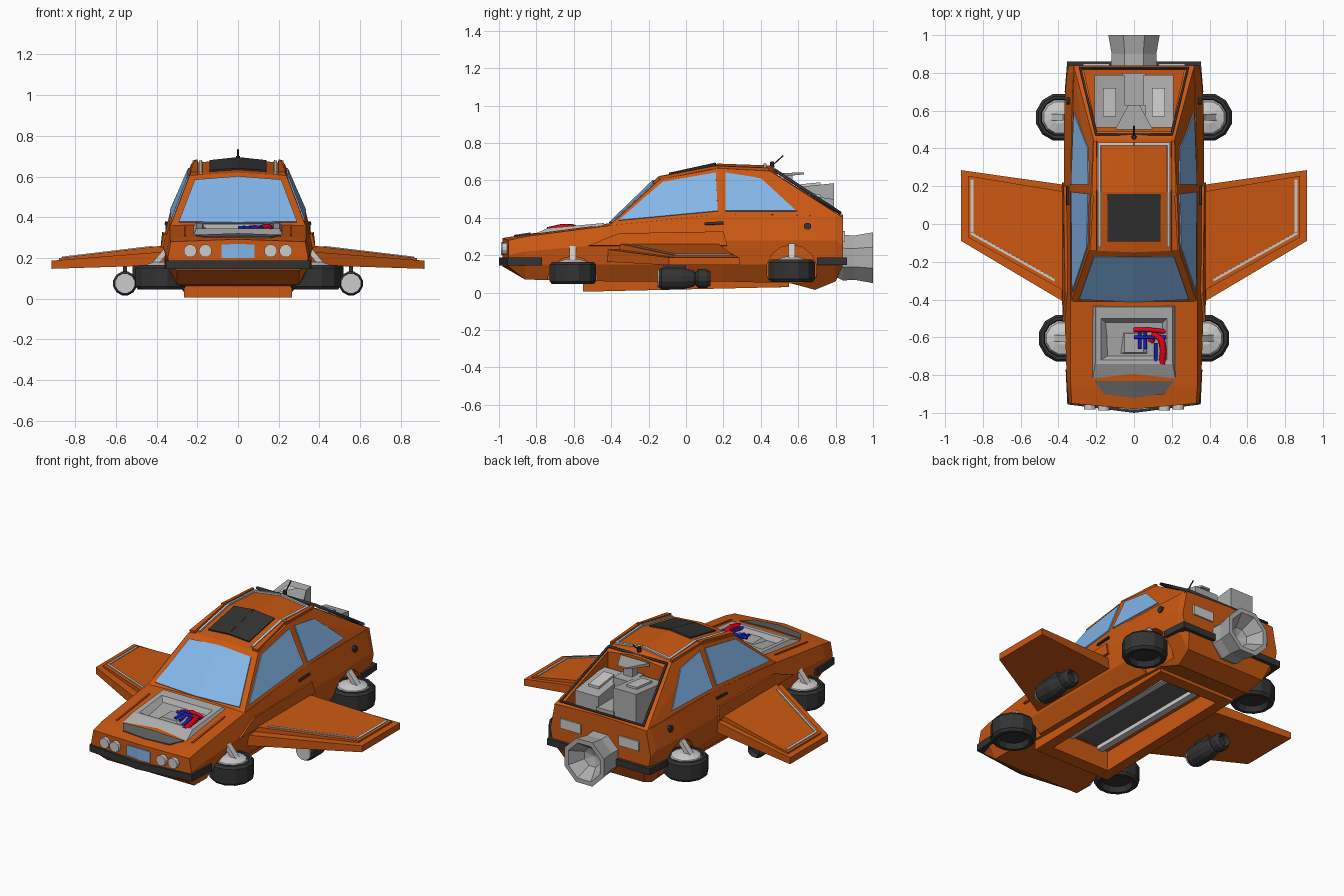
import bpy, bmesh, math
from mathutils import Vector
from mathutils.bvhtree import BVHTree

if "Cube" in bpy.data.objects:
    bpy.data.objects.remove(bpy.data.objects["Cube"])

def material(name, r, g, b):
    m = bpy.data.materials.new(name)
    m.diffuse_color = (r, g, b, 1)
    m.use_nodes = True
    m.node_tree.nodes["Principled BSDF"].inputs["Base Color"].default_value = m.diffuse_color
    return m

ORANGE = material("orange_paint", 0.60, 0.098, 0.006)
DARK = material("dark_rubber", 0.033, 0.033, 0.033)
SHADE = material("shaded_grey", 0.12, 0.12, 0.12)
STEEL = material("steel_grey", 0.42, 0.42, 0.42)
GLASS = material("blue_glass", 0.23, 0.47, 0.82)
RED = material("red_pipe", 0.8, 0.0, 0.01)
BLUE = material("blue_pipe", 0.01, 0.015, 0.6)

def finish(name, bm, mat=None, mirror=False):
    bmesh.ops.remove_doubles(bm, verts=bm.verts, dist=1e-5)
    bmesh.ops.recalc_face_normals(bm, faces=bm.faces)
    me = bpy.data.meshes.new(name)
    bm.to_mesh(me)
    bm.free()
    ob = bpy.data.objects.new(name, me)
    bpy.context.collection.objects.link(ob)
    if mat:
        me.materials.append(mat)
    if mirror:
        ob.modifiers.new("mirror", 'MIRROR')
    return ob

def loft(name, rings, mat=None, mirror=False, split=False):
    bm = bmesh.new()
    vs = [[bm.verts.new(p) for p in r] for r in rings]
    n = len(vs[0])
    for a, b in zip(vs, vs[1:]):
        for i in range(n):
            j = (i + 1) % n
            bm.faces.new((a[i], a[j], b[j], b[i]))
    for end in (vs[0], vs[-1]):
        if split:  # two halves, so a pointed nose folds on the centre line
            h = n // 2
            bm.faces.new(end[:h + 1])
            bm.faces.new(end[h:] + end[:1])
        else:
            bm.faces.new(end)
    return finish(name, bm, mat, mirror)

def box(name, x, y, z, mat=None, mirror=False, z_back=None):
    rings = [[(x[0], yy, zz[0]), (x[1], yy, zz[0]), (x[1], yy, zz[1]), (x[0], yy, zz[1])]
             for yy, zz in ((y[0], z), (y[1], z_back or z))]
    return loft(name, rings, mat, mirror)

def lathe(name, profile, sides, centre, axis, mat=None, mirror=False):
    rings = []
    for r, t in profile:
        ring = []
        for k in range(sides):
            a = 2 * math.pi * (k + 0.5) / sides
            c, s = max(r, 1e-7) * math.cos(a), max(r, 1e-7) * math.sin(a)
            p = {'x': (t, c, s), 'y': (c, t, s), 'z': (c, s, t)}[axis]
            ring.append(Vector(centre) + Vector(p))
        rings.append(ring)
    return loft(name, rings, mat, mirror)

def tube(name, pts, radius, mat=None, cyclic=False):
    cu = bpy.data.curves.new(name, 'CURVE')
    cu.dimensions = '3D'
    cu.bevel_depth, cu.bevel_resolution, cu.use_fill_caps = radius, 1, True
    sp = cu.splines.new('POLY')
    sp.points.add(len(pts) - 1)
    for p, q in zip(sp.points, pts):
        p.co = (*q, 1)
    sp.use_cyclic_u = cyclic
    ob = bpy.data.objects.new(name, cu)
    bpy.context.collection.objects.link(ob)
    if mat:
        cu.materials.append(mat)
    return ob

def panel(name, target, axis, pts, thick, mat=None):
    """Thin mirrored plate projected on to the target surface."""
    tree = BVHTree.FromPolygons([v.co for v in target.data.vertices],
                                [p.vertices for p in target.data.polygons])
    hits = []
    for u, v in pts:
        o, d = {'x': ((2, u, v), (-1, 0, 0)), 'f': ((u, -2, v), (0, 1, 0)),
                'b': ((u, 2, v), (0, -1, 0)), 'z': ((u, v, 2), (0, 0, -1))}[axis]
        hit = tree.ray_cast(Vector(o), Vector(d))[0]
        hits.append(hit if hit else tree.find_nearest(Vector(o) + Vector(d) * 1.7)[0])
    nrm = (hits[2] - hits[0]).cross(hits[3] - hits[1]).normalized()
    if nrm.dot(Vector(d)) > 0:
        nrm = -nrm
    return loft(name, [[h - nrm * 0.01 for h in hits], [h + nrm * thick for h in hits]], mat, True)

# Lower body: y, bottom width, bottom z, low z, middle width, middle z, top width, top z
sections = [(-0.95, .30, .14, .16, .345, .20, .33, .28), (-0.86, .30, .07, .15, .355, .22, .335, .30),
            (-0.40, .30, .06, .15, .37, .26, .335, .36), (0.20, .30, .06, .15, .37, .28, .335, .42),
            (0.56, .28, .05, .15, .37, .28, .33, .415), (0.69, .25, .015, .15, .365, .28, .325, .41),
            (0.80, .27, .06, .15, .355, .28, .32, .41), (0.84, .30, .15, .17, .345, .25, .315, .405)]
rings = []
for k, (y, wb, zb, zl, wm, zm, wt, zt) in enumerate(sections):
    half = [(wb, y, zb), (wm - .015, y, zl), (wm, y, zm), (wt, y, zt)]
    yc = y - (0.03 if k == 0 else 0)
    rings.append([(0, yc, zb)] + half + [(0, yc, zt + .012)] + [(-a, b, c) for a, b, c in half[::-1]])
body = loft("lower_body", rings, ORANGE, split=True)

# Cabin
bm = bmesh.new()
for x, y, z in [(.335, -.42, .35), (.335, .2, .42), (.32, .84, .40), (.238, -.14, .605), (.228, .17, .665),
                (.215, .45, .65), (0, -.43, .35), (0, -.15, .62), (0, .17, .69), (0, .45, .68)]:
    for s in ((1, -1) if x else (1,)):
        bm.verts.new((x * s, y, z))
bmesh.ops.convex_hull(bm, input=bm.verts)
cabin = finish("cabin", bm, ORANGE)

# Windows, roof plates and lights laid on the surfaces
panel("windshield", cabin, 'f', [(0, .37), (.29, .375), (.212, .58), (0, .597)], .007, GLASS)
panel("front_side_window", cabin, 'x', [(-.36, .385), (.17, .435), (.16, .64), (-.125, .59)], .007, GLASS)
panel("rear_side_window", cabin, 'x', [(.21, .435), (.59, .435), (.40, .61), (.21, .64)], .007, GLASS)
panel("sunroof", cabin, 'z', [(0, -.09), (.14, -.09), (.14, .16), (0, .16)], .008, DARK)
for y0, y1 in ((-.12, .17), (.17, .43)):
    panel("roof_rail", cabin, 'z', [(.175, y0), (.19, y0), (.19, y1), (.175, y1)], .01)
    panel("roof_gutter", cabin, 'z', [(.197, y0 - .02), (.232 if y0 < 0 else .222, y0 - .02),
                                     (.213, y1 + .01), (.197, y1 + .01)], .016, ORANGE)
panel("roof_crossbar", cabin, 'z', [(0, .415), (.19, .415), (.19, .43), (0, .43)], .01)
panel("grille", body, 'f', [(0, .2), (.08, .2), (.08, .265), (0, .27)], .006, GLASS)
panel("tail_light", body, 'b', [(.13, .27), (.27, .27), (.27, .33), (.13, .33)], .01)
panel("side_scoop", body, 'x', [(-.52, .25), (.22, .25), (.2, .325), (-.36, .315)], .014, ORANGE)
panel("door_handle", body, 'x', [(.1, .36), (.2, .365), (.2, .378), (.1, .373)], .012, DARK)
panel("hood_slit", body, 'z', [(.255, -.82), (.265, -.82), (.265, -.5), (.255, -.5)], .006, ORANGE)
panel("hood_vent", body, 'z', [(0, -.92), (.16, -.9), (.21, -.83), (0, -.83)], .006, SHADE)
for x in (.16, .235):
    lathe("headlight", [(.032, -.018), (.032, .03)], 12, (x, -.963 + (x - .235) * .1, .235), 'y', None, True)
lathe("fuel_cap", [(.02, -.02), (.02, .012)], 8, (.345, .65, .355), 'x', DARK, True)

# Openings: wheel arches, engine bay, keel channel and rear hatch
cutters = [lathe("arch_cutter", [(.135, -.12), (.135, .12)], 14, (.40, y, z), 'x', None, True)
           for y, z in ((-.605, .06), (.565, .12))]
cutters.append(box("hood_cutter", (-.19, .19), (-.79, -.47), (.25, .6)))
cutters.append(box("keel_cutter", (-.2, .2), (-.47, .48), (-.1, .13)))
hatch = [(-.195, .49), (.195, .49), (.265, .815), (-.265, .815)]
cutters.append(loft("hatch_cutter", [[(x, y, z) for x, y in hatch] for z in (.31, .9)]))
for c in cutters:
    c.hide_render = True
    c.hide_viewport = True
    for ob in (body, cabin):
        if ob is body or c is cutters[-1]:
            m = ob.modifiers.new("cut", 'BOOLEAN')
            m.operation, m.object, m.solver = 'DIFFERENCE', c, 'EXACT'

# Bumpers
def bumper(name, outer, inner, z):
    loft(name, [[(*o, z[0]), (*o, z[1]), (*i, z[1]), (*i, z[0])] for o, i in zip(outer, inner)], DARK)

def both(half):
    return half + [(-x, y) for x, y in half[::-1] if x]

bumper("front_bumper", both([(.362, -.77), (.353, -.955), (0, -1)]),
       both([(.33, -.77), (.32, -.92), (0, -.95)]), (.145, .187))
bumper("rear_bumper", both([(.367, .70), (.354, .86), (0, .86)]),
       both([(.33, .70), (.32, .82), (0, .82)]), (.148, .187))

# Engine tray in the hood, with pipes
def rect(x, y0, y1, z0, z1):
    return [(-x, y0, z0), (x, y0, z0), (x, y1, z1), (-x, y1, z1)]
loft("engine_tray", [rect(.225, -.85, -.43, .295, .35), rect(.205, -.74, -.44, .345, .372),
                     rect(.175, -.72, -.50, .343, .366), rect(.11, -.68, -.56, .29, .29)], STEEL)
loft("engine_block", [rect(.12, -.7, -.55, .27, .27), rect(.05, -.68, -.58, .335, .335)], STEEL)
tube("red_manifold", [(0, -.56, .335), (.08, -.56, .352), (.17, -.57, .338)], .012, RED)
tube("red_hose", [(.09, -.62, .32), (.11, -.585, .342), (.145, -.61, .35), (.155, -.67, .348), (.15, -.74, .332)],
     .019, RED)
for x, y0, y1 in ((.03, -.57, -.66), (.06, -.57, -.66), (.115, -.63, -.73)):
    tube("blue_pipe", [(x, y0, .35), (x, y1, .335)], .01, BLUE)
tube("blue_cross_pipe", [(.0, -.6, .35), (.17, -.6, .35)], .009, BLUE)

# Machinery in the rear hatch
box("left_reactor", (-.21, -.05), (.51, .79), (.34, .555), STEEL, z_back=(.34, .585))
box("left_reactor_slot", (-.165, -.095), (.57, .72), (.5, .575), z_back=(.5, .59))
box("right_reactor", (.05, .21), (.51, .79), (.34, .54), STEEL, z_back=(.34, .50))
box("right_reactor_slot", (.095, .165), (.57, .72), (.45, .545), z_back=(.45, .525))
box("middle_reactor", (-.06, .06), (.5, .63), (.34, .56), STEEL)
box("reactor_step", (-.06, .06), (.63, .8), (.34, .44), STEEL)
loft("reactor_fin", [[(-.1, .5, .62), (.1, .5, .62), (.1, .5, .64), (-.1, .5, .64)],
                     [(-.03, .63, .632), (.03, .63, .632), (.03, .63, .642), (-.03, .63, .642)]], STEEL)
box("fin_post", (-.03, .03), (.52, .57), (.5, .63), STEEL)
tube("hatch_seal", [(-.2, .475, .655), (.2, .475, .655), (.285, .825, .425), (-.285, .825, .425)], .009, DARK, True)
tube("antenna", [(0, .45, .67), (0, .52, .733)], .004, DARK)
lathe("antenna_base", [(.014, .67), (.01, .7)], 8, (0, .46, 0), 'z', DARK)

# Rear thruster
lathe("rear_thruster", [(.1, .78), (.132, .84), (.128, .9), (.147, 1.0), (.118, 1.0), (.06, .92), (0, .9)],
      8, (0, 0, .187), 'y', STEEL)

# Hover wheels and struts
for tag, x, y, z in (("front", .38, -.605, 0), ("rear", .395, .565, .012)):
    lathe(tag + "_tyre", [(0, .075), (.08, .075), (.095, .045), (.115, .045), (.128, .06), (.128, .15),
                          (.115, .165), (.1, .165), (.095, .14), (0, .14)], 12, (x, y, z), 'z', DARK, True)
    lathe(tag + "_hub", [(.097, .135), (.085, .165), (.035, .18), (0, .18)], 12, (x, y, z), 'z', None, True)
    loft(tag + "_strut", [[(x + .055, y - .018, z + .16), (x + .055, y + .018, z + .16),
                           (x + .02, y + .018, z + .16), (x + .02, y - .018, z + .16)],
                          [(x - .02, y - .018, z + .25), (x - .02, y + .018, z + .25),
                           (x - .055, y + .018, z + .25), (x - .055, y - .018, z + .25)]], None, True)

# Wings with raised deck, inlaid strips and slung engines
def wing(name, root, tip):
    return loft(name, [[(x, y0, zb), (x, y0, zt), (x, y1, zt), (x, y1, zb)]
                       for x, y0, y1, zb, zt in (root, tip)], ORANGE, True)
wing("wing", (.35, -.425, .205, .165, .232), (.915, -.09, .285, .147, .187))
deck = wing("wing_deck", (.36, -.36, .17, .2, .262), (.88, -.07, .255, .16, .2))
panel("wing_leading_strip", deck, 'z', [(.42, -.305), (.865, -.055), (.865, -.04), (.42, -.29)], .005)
panel("wing_tip_strip", deck, 'z', [(.85, -.045), (.865, -.04), (.865, .235), (.85, .235)], .005)
lathe("wing_engine", [(.045, -.15), (.06, -.13), (.06, -.02), (.045, .04), (.035, .05), (.052, .065),
                      (.052, .11), (.04, .13), (.03, .1), (0, .1)], 12, (.555, 0, .075), 'y', DARK, True)
lathe("wing_engine_cap", [(.05, -.153), (.05, -.13)], 12, (.555, 0, .075), 'y', None, True)
box("engine_pylon", (.545, .565), (-.12, .0), (.11, .18), DARK, True)

# Keel channel under the floor
box("keel_wall", (.2, .265), (-.55, .55), (.005, .08), ORANGE, True, (.03, .08))
box("keel_front", (-.2, .2), (-.55, -.47), (.005, .08), ORANGE, False, (.008, .08))
box("keel_back", (-.2, .2), (.48, .55), (.028, .08), ORANGE, False, (.03, .08))
box("keel_rail", (.09, .13), (-.43, .44), (.085, .14), None, True)
box("keel_end_bar", (-.09, .09), (.4, .44), (.085, .14))
box("keel_bed", (-.09, .09), (-.43, .4), (.11, .14), SHADE)
